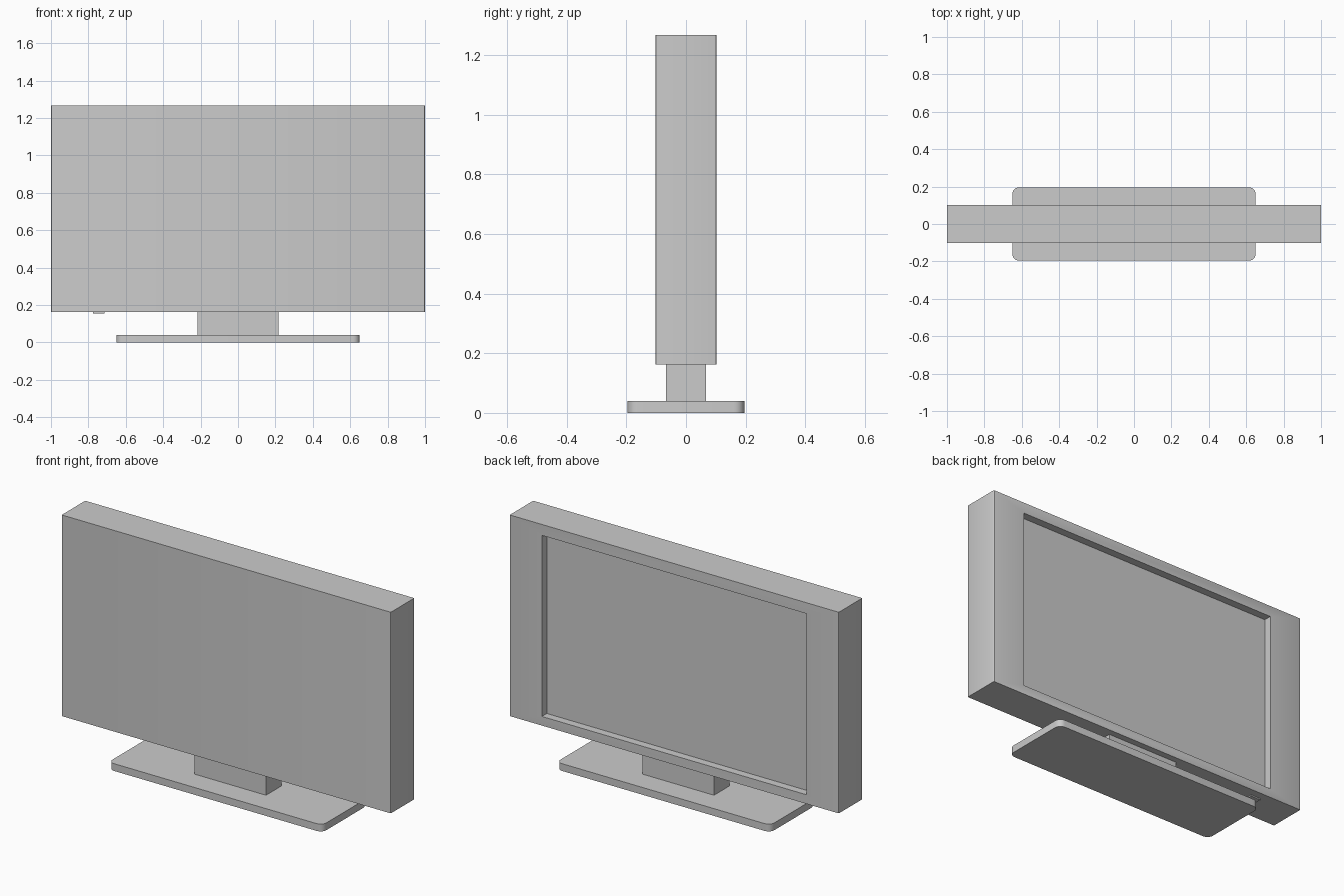
import bpy, bmesh
from mathutils import Vector

if "Cube" in bpy.data.objects:
    bpy.data.objects.remove(bpy.data.objects["Cube"])


def slab(name, x, y, z0, z1, radius=0.0, segments=4, xc=0.0, yc=0.0, edit=None):
    """Box with half sizes x, y between z0 and z1; vertical edges rounded."""
    bm = bmesh.new()
    bmesh.ops.create_cube(bm, size=2)
    for v in bm.verts:
        v.co = Vector((xc + v.co.x * x, yc + v.co.y * y, z1 if v.co.z > 0 else z0))
    if radius:
        uprights = [e for e in bm.edges
                    if abs(e.verts[0].co.z - e.verts[1].co.z) > 1e-5]
        bmesh.ops.bevel(bm, geom=uprights, offset=radius, segments=segments,
                        profile=0.5, affect='EDGES')
    if edit:
        edit(bm)
    bmesh.ops.recalc_face_normals(bm, faces=bm.faces)
    mesh = bpy.data.meshes.new(name)
    bm.to_mesh(mesh)
    bm.free()
    ob = bpy.data.objects.new(name, mesh)
    bpy.context.collection.objects.link(ob)
    if radius:
        bpy.ops.object.select_all(action='DESELECT')
        ob.select_set(True)
        bpy.context.view_layer.objects.active = ob
        bpy.ops.object.shade_smooth_by_angle()
    return ob


def recess_panel(bm):
    # sunken rectangle on the +y side
    face = max(bm.faces, key=lambda f: f.calc_center_median().y)
    bmesh.ops.inset_region(bm, faces=[face], thickness=0.05)
    for v in face.verts:
        v.co.x = 0.805 if v.co.x > 0 else -0.805
        v.co.z = 1.208 if v.co.z > 0.7 else 0.213
    bmesh.ops.inset_region(bm, faces=[face], thickness=0.0)
    for v in face.verts:
        v.co.y -= 0.043


# housing with sunken screen
slab("screen_housing", 1.0, 0.102, 0.163, 1.268, 0.005, 3, edit=recess_panel)
# stand
slab("stand_neck", 0.217, 0.067, 0.04, 0.163)
slab("stand_base", 0.65, 0.196, 0.0, 0.04, 0.035, 6)
# small button under the housing
slab("power_button", 0.03, 0.03, 0.156, 0.164, xc=-0.745, yc=0.03)
